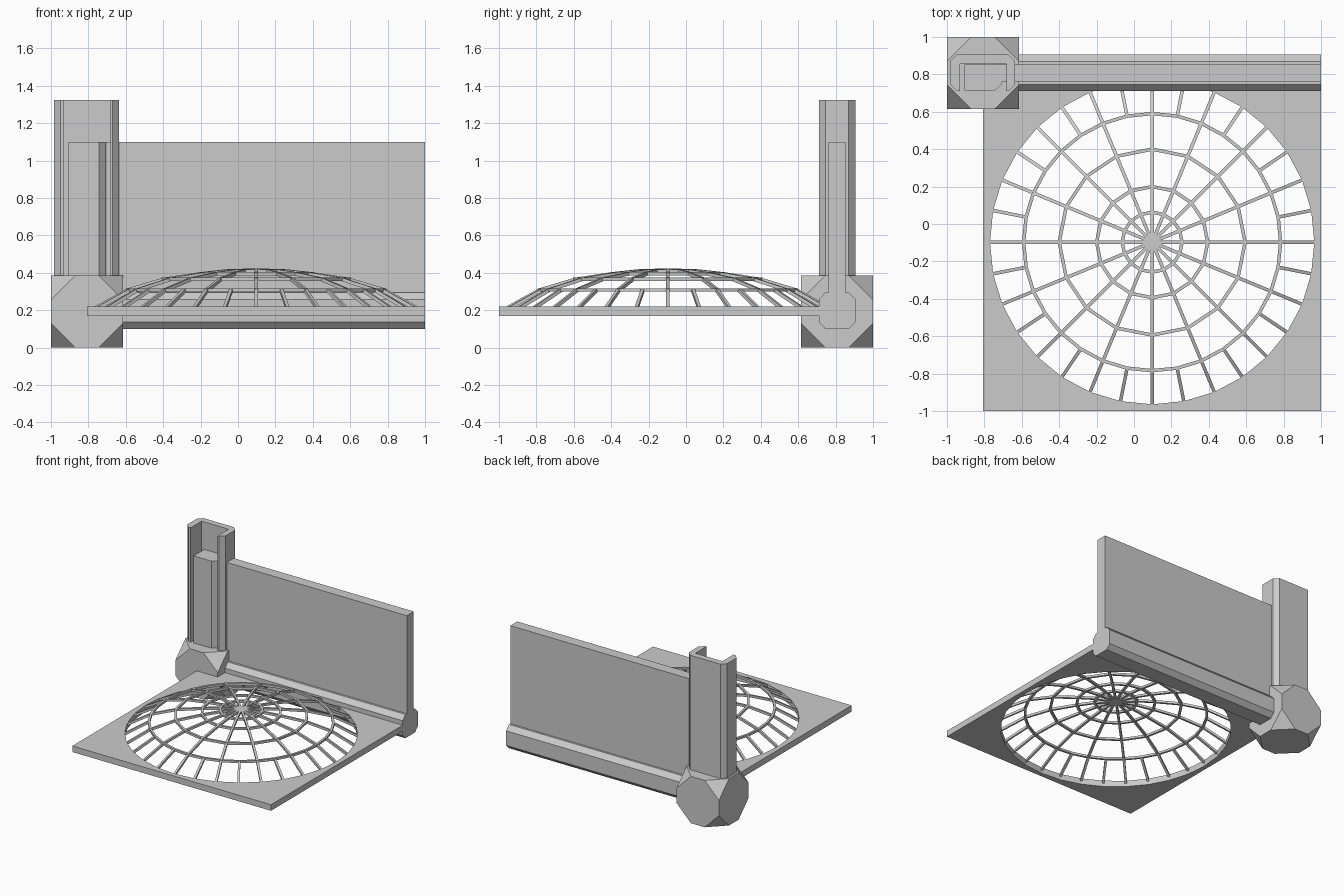
import bpy, bmesh, math
from itertools import product
from mathutils import Vector

if "Cube" in bpy.data.objects:
    bpy.data.objects.remove(bpy.data.objects["Cube"])


def finish(name, bm):
    bmesh.ops.recalc_face_normals(bm, faces=bm.faces)
    me = bpy.data.meshes.new(name)
    bm.to_mesh(me)
    bm.free()
    ob = bpy.data.objects.new(name, me)
    bpy.context.collection.objects.link(ob)
    return ob


def prism(name, pts, direction):
    bm = bmesh.new()
    face = bm.faces.new([bm.verts.new(p) for p in pts])
    ext = bmesh.ops.extrude_face_region(bm, geom=[face], use_keep_orig=True)
    verts = [g for g in ext["geom"] if isinstance(g, bmesh.types.BMVert)]
    bmesh.ops.translate(bm, verts=verts, vec=direction)
    return finish(name, bm)


# corner joint: cube with all eight corners cut off
H, CUT = 0.1925, 0.13
bm = bmesh.new()
for s in product((-1, 1), repeat=3):
    for axis in range(3):
        p = Vector(s) * H
        p[axis] -= s[axis] * CUT
        bm.verts.new(p + Vector((-0.8075, 0.8075, H)))
bmesh.ops.convex_hull(bm, input=bm.verts)
bmesh.ops.dissolve_limit(bm, angle_limit=0.01, verts=bm.verts, edges=bm.edges)
finish("corner_joint", bm)

# horizontal octagonal beam
beam = [(0.745, 0.10), (0.87, 0.10), (0.907, 0.137), (0.907, 0.257), (0.87, 0.295),
        (0.745, 0.295), (0.71, 0.257), (0.71, 0.137)]
prism("beam", [(-0.8, y, z) for y, z in beam], (1.8, 0, 0))

# wall panel
wall = [(0.763, 0.2), (0.853, 0.2), (0.853, 1.1), (0.763, 1.1)]
prism("wall_panel", [(-0.8, y, z) for y, z in wall], (1.8, 0, 0))

# channel-shaped column, open to the front
column = [(-0.93, 0.712), (-0.948, 0.712), (-0.983, 0.747), (-0.983, 0.87), (-0.948, 0.907),
          (-0.672, 0.907), (-0.635, 0.87), (-0.635, 0.747), (-0.67, 0.712), (-0.683, 0.712),
          (-0.683, 0.855), (-0.93, 0.855)]
prism("column", [(x, y, 0.3) for x, y in column], (0, 0, 1.025))

# block inside the column channel
insert = [(-0.905, 0.715), (-0.742, 0.715), (-0.705, 0.75), (-0.705, 0.854), (-0.905, 0.854)]
prism("column_insert", [(x, y, 0.3) for x, y in insert], (0, 0, 0.8))

# square base plate with a round 32-sided opening
CX, CY, HALF, RAD, N = 0.097, -0.097, 0.903, 0.867, 32
bm = bmesh.new()
loops = []
for i in range(N):
    c, s = math.cos(2 * math.pi * i / N), math.sin(2 * math.pi * i / N)
    k = HALF / max(abs(c), abs(s))
    loops.append([bm.verts.new((CX + r * c, CY + r * s, z))
                  for r, z in ((RAD, 0.17), (k, 0.17), (k, 0.22), (RAD, 0.22))])
for i in range(N):
    a, b = loops[i], loops[(i + 1) % N]
    for j in range(4):
        k = (j + 1) % 4
        bm.faces.new((a[j], a[k], b[k], b[j]))
bmesh.ops.dissolve_limit(bm, angle_limit=0.01, verts=bm.verts, edges=bm.edges)
finish("base_plate", bm)

# lattice dome made of square bars
RINGS = [(0.0, 0.415), (0.16, 0.41), (0.297, 0.395), (0.497, 0.365), (0.687, 0.308), (0.872, 0.205)]
SIDES = {1: 16, 2: 16, 3: 16, 4: 32}
dome = bmesh.new()


def dome_point(ring, turn):
    r, z = RINGS[ring]
    a = 2 * math.pi * turn
    return Vector((CX + r * math.cos(a), CY + r * math.sin(a), z))


def bar(bm, p, q, w=0.009):
    d = (q - p).normalized()
    side = d.cross(Vector((0, 0, 1))).normalized() * w
    up = side.cross(d).normalized() * w
    ends = [[bm.verts.new(e + side * i + up * j) for i, j in ((-1, -1), (1, -1), (1, 1), (-1, 1))]
            for e in (p, q)]
    for i in range(4):
        k = (i + 1) % 4
        bm.faces.new((ends[0][i], ends[0][k], ends[1][k], ends[1][i]))
    bm.faces.new(ends[0])
    bm.faces.new(ends[1])


for i in range(32):
    for ring in range(0 if i % 2 == 0 else 4, 5):
        bar(dome, dome_point(ring, i / 32), dome_point(ring + 1, i / 32))
for ring, n in SIDES.items():
    for i in range(n):
        bar(dome, dome_point(ring, i / n), dome_point(ring, (i + 1) / n))
finish("dome_lattice", dome)
